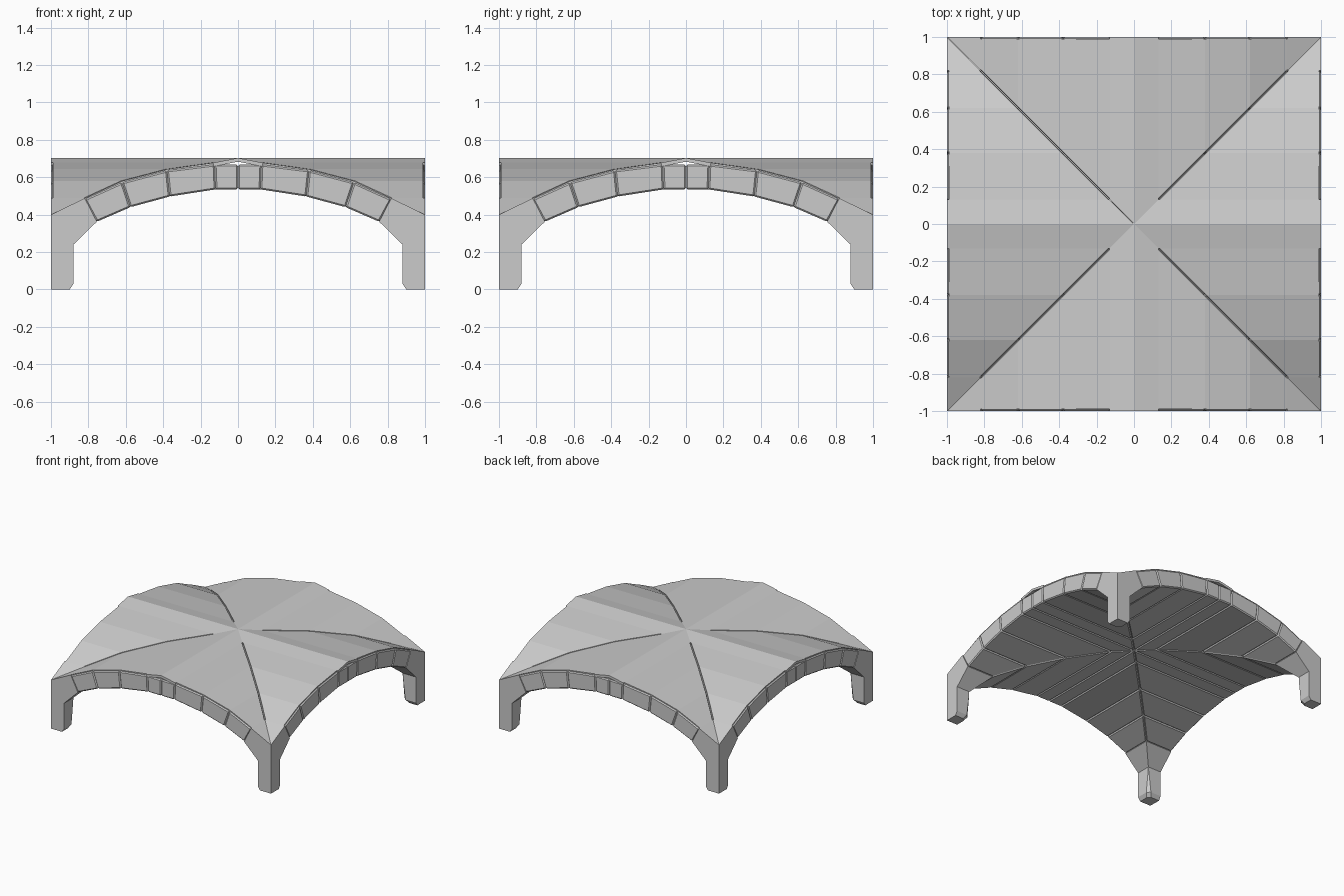
import bpy, bmesh
from math import pi
from mathutils import Matrix

cube = bpy.data.objects.get("Cube")
if cube:
    bpy.data.objects.remove(cube, do_unlink=True)

stone = bpy.data.materials.new("grey stone")
stone.use_nodes = True
grey = (0.6, 0.6, 0.6, 1)
stone.diffuse_color = grey
stone.node_tree.nodes["Principled BSDF"].inputs["Base Color"].default_value = grey

# Seams of the half arch, from crown to springing: (x, z)
ROOF = [(0, .703), (.13, .678), (.38, .643), (.62, .58), (.82, .488)]
OUTER = [(0, .668), (.125, .668), (.38, .636), (.62, .572), (.82, .482)]
INNER = [(0, .535), (.12, .535), (.365, .497), (.575, .44), (.755, .362)]


def wedge(profile, front=1.0, gap=0.0, bevel=0.0):
    """Sweep an (x, z) profile from the front face back to the diagonal."""
    bm = bmesh.new()
    near = [bm.verts.new((x, -front, z)) for x, z in profile]
    far = [bm.verts.new((x, -min(front, x + gap), z)) for x, z in profile]
    n = len(profile)
    bm.faces.new(near)
    bm.faces.new(far[::-1])
    for i in range(n):
        j = (i + 1) % n
        bm.faces.new((near[j], near[i], far[i], far[j]))
    bmesh.ops.remove_doubles(bm, verts=bm.verts, dist=1e-5)
    if bevel:
        bmesh.ops.bevel(bm, geom=bm.edges[:], offset=bevel, segments=1,
                        affect='EDGES', clamp_overlap=True)
    return bm


def repeat(name, pieces, mirror=True):
    """Copy pieces to all four sides, mirrored, and join them in one object."""
    whole = bmesh.new()
    for piece in pieces:
        for quarter in range(4):
            for side in ((1, -1) if mirror else (1,)):
                part = piece.copy()
                part.transform(Matrix.Rotation(quarter * pi / 2, 4, 'Z')
                               @ Matrix.Diagonal((side, 1, 1, 1)))
                bmesh.ops.recalc_face_normals(part, faces=part.faces)
                temp = bpy.data.meshes.new("temp")
                part.to_mesh(temp)
                part.free()
                whole.from_mesh(temp)
                bpy.data.meshes.remove(temp)
        piece.free()
    mesh = bpy.data.meshes.new(name)
    whole.to_mesh(mesh)
    whole.free()
    mesh.materials.append(stone)
    obj = bpy.data.objects.new(name, mesh)
    bpy.context.collection.objects.link(obj)
    return obj


# Bevelled vault stones, whose edges form the seams
names = ["crown_stones", "upper_stones", "middle_stones", "lower_stones"]
for i, name in enumerate(names):
    profile = [INNER[i], OUTER[i], OUTER[i + 1], INNER[i + 1]]
    repeat(name, [wedge(profile, bevel=0.008)])

# Thin roof panels, set back from the stone edges except at the crown
panels = []
for i in range(len(names)):
    a, b = ROOF[i], ROOF[i + 1]
    profile = [a, b, (b[0], b[1] - .02), (a[0], a[1] - .02)]
    panels.append(wedge(profile, front=1.0 if i == 0 else .99,
                        gap=0.0 if i == 0 else .007))
repeat("roof_panels", panels)

# Corner brackets between the vault and the columns
bracket = [ROOF[-1], (1, .4), (1, .24), (.88, .24), INNER[-1]]
repeat("corner_brackets", [wedge(bracket)])


# Square corner columns with chamfered inner edges and feet
def column():
    bm = bmesh.new()
    rings = []
    for z, inner in ((0, .9), (.03, .88), (.22, .88), (.25, .88)):
        c = inner + (.025 if z < .2 else .002)
        ring = [(1, -1), (1, -inner), (c, -inner), (inner, -c), (inner, -1)]
        rings.append([bm.verts.new((x, y, z)) for x, y in ring])
    bm.faces.new(rings[0])
    bm.faces.new(rings[-1])
    for low, high in zip(rings, rings[1:]):
        for i in range(len(low)):
            j = (i + 1) % len(low)
            bm.faces.new((low[i], low[j], high[j], high[i]))
    return bm


repeat("corner_columns", [column()], mirror=False)
